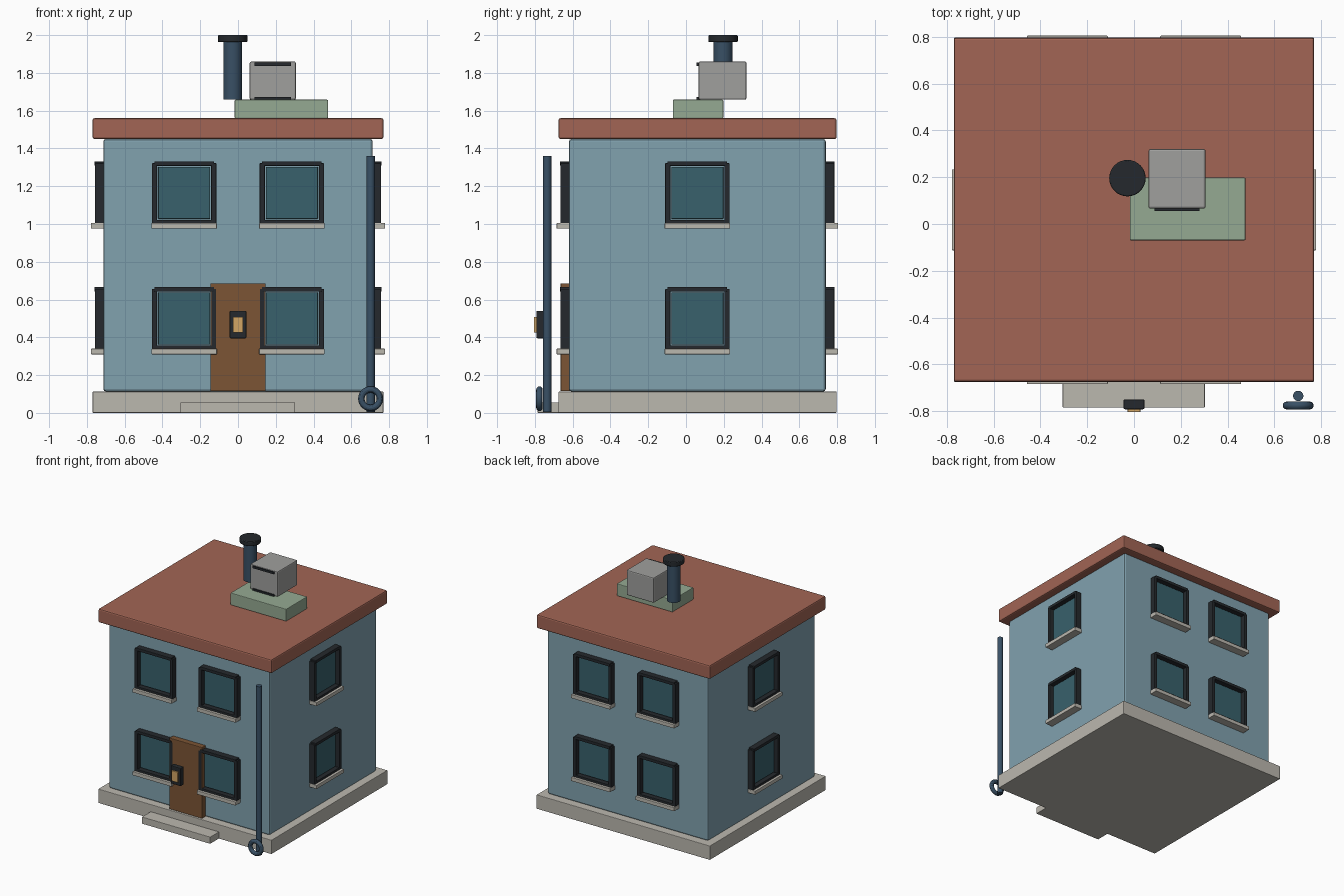
import bpy, math
from mathutils import Matrix, Vector

if "Cube" in bpy.data.objects:
    bpy.data.objects.remove(bpy.data.objects["Cube"])

def material(name, r, g, b):
    m = bpy.data.materials.new(name)
    m.diffuse_color = (r, g, b, 1)
    m.use_nodes = True
    m.node_tree.nodes["Principled BSDF"].inputs["Base Color"].default_value = m.diffuse_color
    return m

BLUE = material("wall_blue", 0.22, 0.36, 0.43)
RED = material("roof_red", 0.36, 0.13, 0.09)
STONE = material("stone", 0.50, 0.48, 0.43)
DARK = material("dark_trim", 0.018, 0.022, 0.026)
GLASS = material("glass", 0.04, 0.12, 0.15)
WOOD = material("wood", 0.20, 0.09, 0.035)
NAVY = material("pipe_navy", 0.04, 0.08, 0.13)
GREEN = material("pale_green", 0.30, 0.40, 0.29)
AMBER = material("amber", 0.65, 0.38, 0.13)
GREY = material("metal_grey", 0.35, 0.35, 0.34)

def finish(o, name, mat, bevel=0.0):
    o.name = name
    o.data.materials.append(mat)
    if bevel:
        b = o.modifiers.new("bevel", 'BEVEL')
        b.width, b.segments = bevel, 2
    return o

def box(name, x, y, z, mat, bevel=0.0, frame=Matrix()):
    """Box from (min, max) ranges, optionally placed in a wall's frame."""
    bpy.ops.mesh.primitive_cube_add(size=1)
    o = bpy.context.object
    size = Matrix.Diagonal((x[1] - x[0], y[1] - y[0], z[1] - z[0], 1))
    centre = Vector((sum(x) / 2, sum(y) / 2, sum(z) / 2))
    o.data.transform(frame @ Matrix.Translation(centre) @ size)
    return finish(o, name, mat, bevel)

def cylinder(name, x, y, z, r, mat, bevel=0.0):
    bpy.ops.mesh.primitive_cylinder_add(vertices=32, radius=r, depth=z[1] - z[0],
                                        location=(x, y, sum(z) / 2))
    bpy.ops.object.shade_smooth_by_angle()
    return finish(bpy.context.object, name, mat, bevel)

# Main building
box("foundation", (-.77, .77), (-.675, .797), (0, .113), STONE, .004)
box("walls", (-.713, .713), (-.62, .74), (.113, 1.45), BLUE, .014)
box("roof", (-.77, .77), (-.675, .797), (1.45, 1.56), RED, .01)

# Entrance
box("front_step", (-.305, .303), (-.785, -.66), (0, .055), STONE, .003)
box("door", (-.146, .146), (-.664, -.61), (.115, .686), WOOD, .004)
box("door_lamp_body", (-.045, .045), (-.792, -.75), (.395, .54), DARK, .006)
box("door_lamp_glow", (-.027, .027), (-.804, -.785), (.425, .508), AMBER, .002)

# Windows, built in a wall frame where -y points outwards
def window(tag, frame, z):
    def part(name, x, y, h, mat, bevel=.003):
        box(f"{tag}_{name}", x, y, (z + h[0], z + h[1]), mat, bevel, frame)
    part("pane", (-.138, .138), (-.016, .01), (-.138, .138), GLASS)
    part("frame_left", (-.17, -.143), (-.045, .005), (-.165, .157), DARK)
    part("frame_right", (.143, .17), (-.045, .005), (-.165, .157), DARK)
    part("frame_top", (-.158, .158), (-.047, .005), (.143, .167), DARK)
    part("frame_bottom", (-.158, .158), (-.045, .005), (-.165, -.143), DARK)
    part("sill", (-.173, .173), (-.065, .005), (-.19, -.16), STONE)

walls = [("front", (-.285, -.62), 0), ("front", (.285, -.62), 0),
         ("back", (-.285, .74), 180), ("back", (.285, .74), 180),
         ("right", (.713, .06), 90), ("left", (-.713, .06), -90)]
for i, (side, (x, y), turn) in enumerate(walls):
    frame = Matrix.Translation((x, y, 0)) @ Matrix.Rotation(math.radians(turn), 4, 'Z')
    for level, z in (("lower", .5), ("upper", 1.165)):
        window(f"{side}_{level}_window_{i}", frame, z)

# Drainpipe with ring at the foot
cylinder("drainpipe", .702, -.735, (.005, 1.36), .022, NAVY)
bpy.ops.mesh.primitive_torus_add(major_segments=32, minor_segments=12, major_radius=.049,
                                 minor_radius=.017, location=(.702, -.776, .075),
                                 rotation=(math.pi / 2, 0, 0))
bpy.ops.object.shade_smooth_by_angle()
finish(bpy.context.object, "pipe_ring", NAVY)

# Rooftop equipment
box("roof_plinth", (-.018, .477), (-.07, .198), (1.56, 1.658), GREEN, .005)
box("vent_unit", (.062, .306), (.066, .32), (1.658, 1.86), GREY, .008)
for name, z in (("upper", (1.837, 1.854)), ("lower", (1.657, 1.672))):
    box(f"vent_{name}_slat", (.088, .28), (.056, .075), z, DARK)
cylinder("chimney", -.028, .196, (1.66, 1.97), .05, NAVY)
cylinder("chimney_cap", -.028, .196, (1.963, 2.0), .078, DARK, .005)
